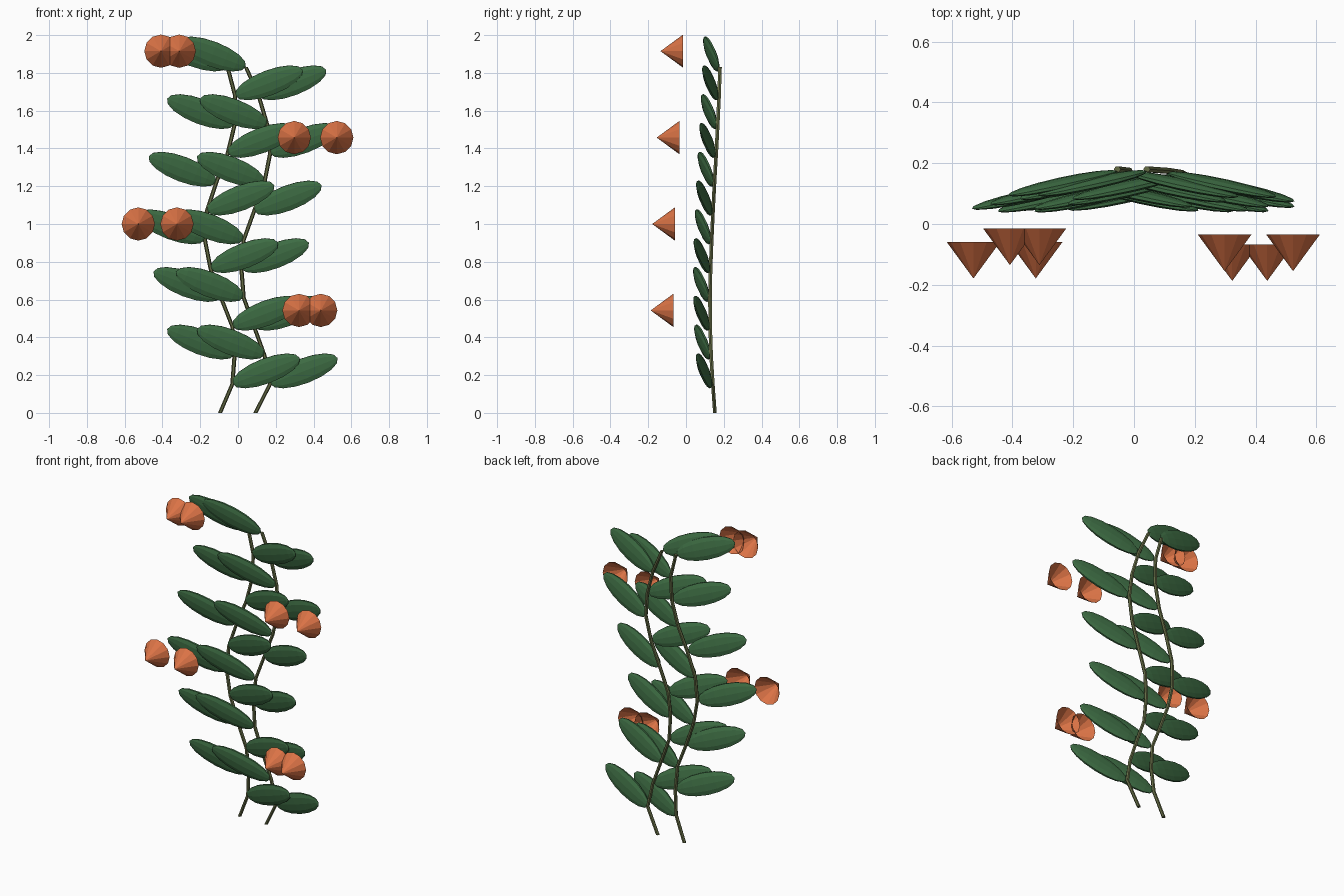
import bpy, bmesh, math
from mathutils import Matrix, Vector

if "Cube" in bpy.data.objects:
    bpy.data.objects.remove(bpy.data.objects["Cube"])


def material(name, rgb):
    m = bpy.data.materials.new(name)
    m.diffuse_color = (*rgb, 1)
    m.use_nodes = True
    m.node_tree.nodes["Principled BSDF"].inputs["Base Color"].default_value = m.diffuse_color
    return m


GREEN = material("leaf_green", (0.05, 0.16, 0.06))
ORANGE = material("flower_orange", (0.70, 0.17, 0.06))
OLIVE = material("stem_olive", (0.13, 0.15, 0.06))


def finish(bm, name, mat):
    bmesh.ops.recalc_face_normals(bm, faces=bm.faces)
    me = bpy.data.meshes.new(name)
    bm.to_mesh(me)
    bm.free()
    me.materials.append(mat)
    ob = bpy.data.objects.new(name, me)
    bpy.context.collection.objects.link(ob)


# Stem paths: sideways sway of each vine and their shared depth, bottom to top
STEP = 1.83 / 12
STEM_X = {
    "left": [-.095, -.03, -.018, -.03, -.09, -.145, -.175, -.165, -.115, -.055, -.018, -.015, -.055],
    "right": [.092, .17, .14, .085, .03, .018, .03, .085, .14, .17, .155, .11, .042],
}
STEM_Y = [.153, .142, .133, .128, .127, .13, .136, .143, .151, .16, .168, .175, .18]


def stem(name, pts, r=0.011, n=6):
    bm = bmesh.new()
    rings = [[bm.verts.new(p + Vector((r * math.cos(a), r * math.sin(a), 0)))
              for a in (2 * math.pi * k / n for k in range(n))] for p in pts]
    for lo, hi in zip(rings, rings[1:]):
        for k in range(n):
            bm.faces.new((lo[k], lo[(k + 1) % n], hi[(k + 1) % n], hi[k]))
    bm.faces.new(rings[0])
    bm.faces.new(rings[-1])
    finish(bm, name, OLIVE)


# Leaf: flattened low-poly sphere leaning outward, forward and up
LONG = Vector((.94, -.21, .36)).normalized()
NORMAL = Vector((.171, 1, .15))
NORMAL = (NORMAL - LONG * NORMAL.dot(LONG)).normalized()
WIDE = LONG.cross(NORMAL)
LEAF = Matrix((WIDE * .07, NORMAL * .018, LONG * .195)).transposed().to_4x4()


def leaf(name, base, side):
    bm = bmesh.new()
    place = (Matrix.Translation(base) @ Matrix.Diagonal((side, 1, 1, 1))
             @ Matrix.Translation((.179, -.046, .07)) @ LEAF)
    bmesh.ops.create_uvsphere(bm, u_segments=10, v_segments=8, radius=1, matrix=place)
    finish(bm, name, GREEN)


# Flower: open trumpet, its point facing the front
def flower(name, base, side):
    bm = bmesh.new()
    place = (Matrix.Translation(base + Vector((.353 * side, -.255, .085)))
             @ Matrix.Rotation(math.pi / 2, 4, 'X'))
    bmesh.ops.create_cone(bm, cap_ends=False, segments=12, radius1=.088,
                          radius2=0, depth=.12, matrix=place)
    bmesh.ops.remove_doubles(bm, verts=bm.verts, dist=1e-5)
    finish(bm, name, ORANGE)


# Grow both vines: alternating leaves, a flower at every third joint
for vine, xs in STEM_X.items():
    pts = [Vector((x, y, i * STEP)) for i, (x, y) in enumerate(zip(xs, STEM_Y))]
    stem(f"{vine}_stem", pts)
    for i, p in enumerate(pts[1:], 1):
        side = 1 if i % 2 else -1
        leaf(f"{vine}_leaf_{i}", p, side)
        if i % 3 == 0:
            flower(f"{vine}_flower_{i}", p, side)
